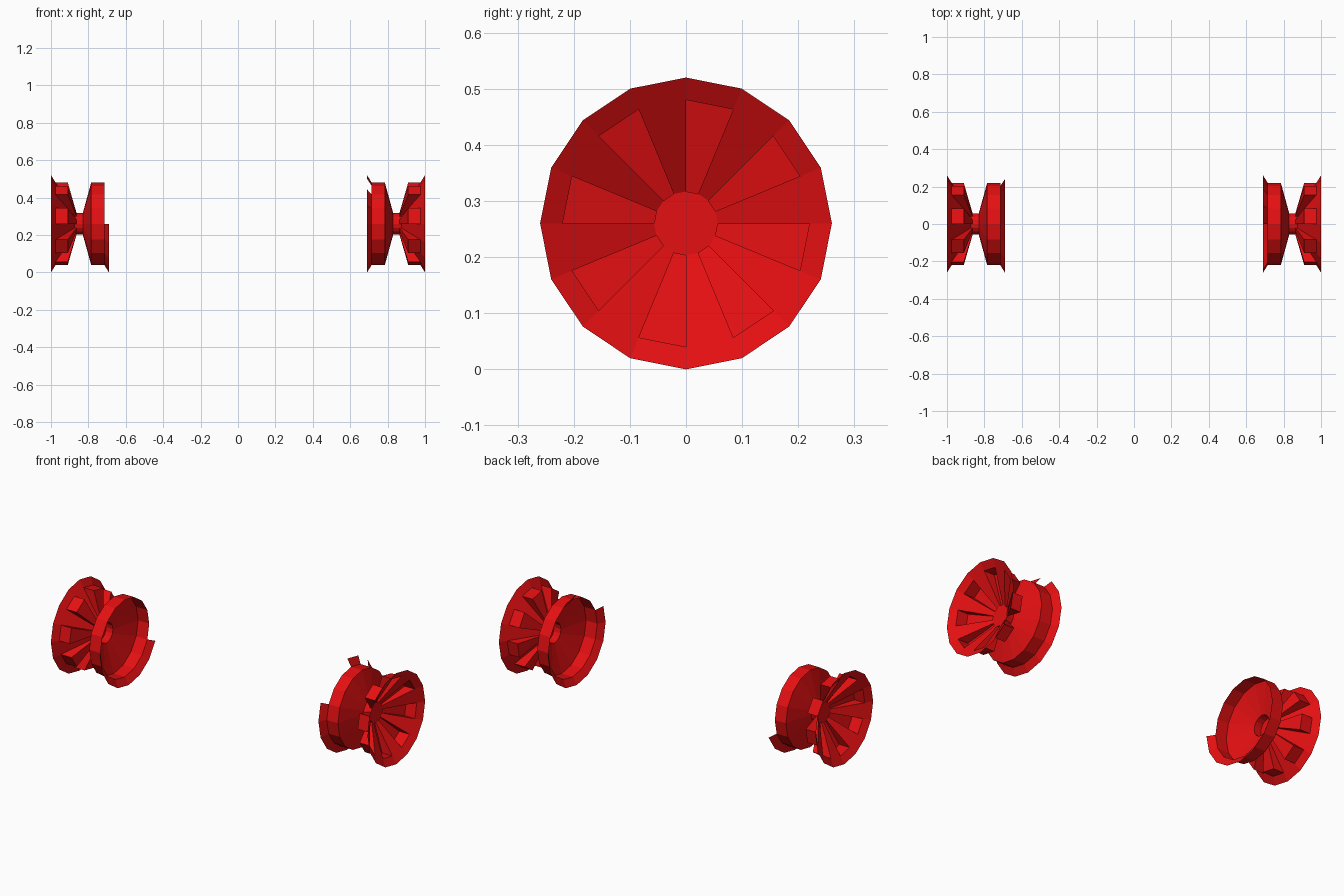
import bpy, bmesh, math

if "Cube" in bpy.data.objects:
    bpy.data.objects.remove(bpy.data.objects["Cube"])

N = 16                                # sides of every ring
CZ = 0.26                             # axle height
R_HUB, R_BARREL, R_LIP = 0.057, 0.22, 0.26

red = bpy.data.materials.new("red")
red.diffuse_color = (0.78, 0.005, 0.006, 1)
red.use_nodes = True
red.node_tree.nodes["Principled BSDF"].inputs["Base Color"].default_value = red.diffuse_color


class Part:
    """Sheet mesh built from (x, radius, step) points around the axle."""

    def __init__(self, name, side):
        self.name, self.side = name, side
        self.bm = bmesh.new()

    def face(self, *pts):
        vs = []
        for x, r, k in pts:
            a = 2 * math.pi * (k % N) / N
            vs.append(self.bm.verts.new(
                (self.side * x, r * math.cos(a), CZ + r * math.sin(a))))
        if self.side < 0:
            vs.reverse()
        self.bm.faces.new(vs)

    def band(self, a, b, k):
        # one segment between two (x, radius) profile points
        self.face((*a, k), (*b, k), (*b, k + 1), (*a, k + 1))

    def finish(self):
        bmesh.ops.remove_doubles(self.bm, verts=self.bm.verts, dist=1e-5)
        me = bpy.data.meshes.new(self.name)
        self.bm.to_mesh(me)
        self.bm.free()
        me.materials.append(red)
        ob = bpy.data.objects.new(self.name, me)
        bpy.context.collection.objects.link(ob)


# Profile points (x, radius) of the +x wheel
HUB_FRONT, RIM_IN, RIM_OUT = (0.873, R_HUB), (0.975, R_BARREL), (1.0, R_LIP)
POCKET_HUB, POCKET_RIM = (0.863, R_HUB), (0.91, R_BARREL)
HUB_BACK = (0.83, R_HUB)
DISH_RIM, BARREL_END, BACK_LIP = (0.785, R_BARREL), (0.715, R_BARREL), (0.69, R_LIP)


def wheel(label, side, lip_segments):
    # Spoked outer face: alternate segments sink into pockets
    p = Part(label + "_spoke_face", side)
    for k in range(N):
        if k % 2 == 0:
            p.band(HUB_FRONT, RIM_OUT, k)
            continue
        p.band(RIM_IN, RIM_OUT, k)            # lip beyond the pocket
        p.band(POCKET_RIM, RIM_IN, k)         # pocket outer wall
        p.band(POCKET_HUB, POCKET_RIM, k)     # pocket floor
        p.face((*HUB_FRONT, k), (*POCKET_HUB, k), (*POCKET_RIM, k), (*RIM_IN, k))
        p.face((*RIM_IN, k + 1), (*POCKET_RIM, k + 1),
               (*POCKET_HUB, k + 1), (*HUB_FRONT, k + 1))
    p.finish()

    # Hub: short tube with an outer cap
    p = Part(label + "_hub", side)
    p.face(*[(*HUB_FRONT, k) for k in range(N)])
    for k in range(N):
        p.band(HUB_FRONT, HUB_BACK, k)
    p.finish()

    # Inner dish and barrel, with a partly broken lip
    p = Part(label + "_inner_dish", side)
    for k in range(N):
        p.band(DISH_RIM, HUB_BACK, k)
        p.band(DISH_RIM, BARREL_END, k)
        if k in lip_segments:
            p.band(BACK_LIP, BARREL_END, k)
    p.finish()


wheel("right_wheel", 1, {0, 1, 3, *range(7, 16)})
wheel("left_wheel", -1, set(range(8, 15)))
